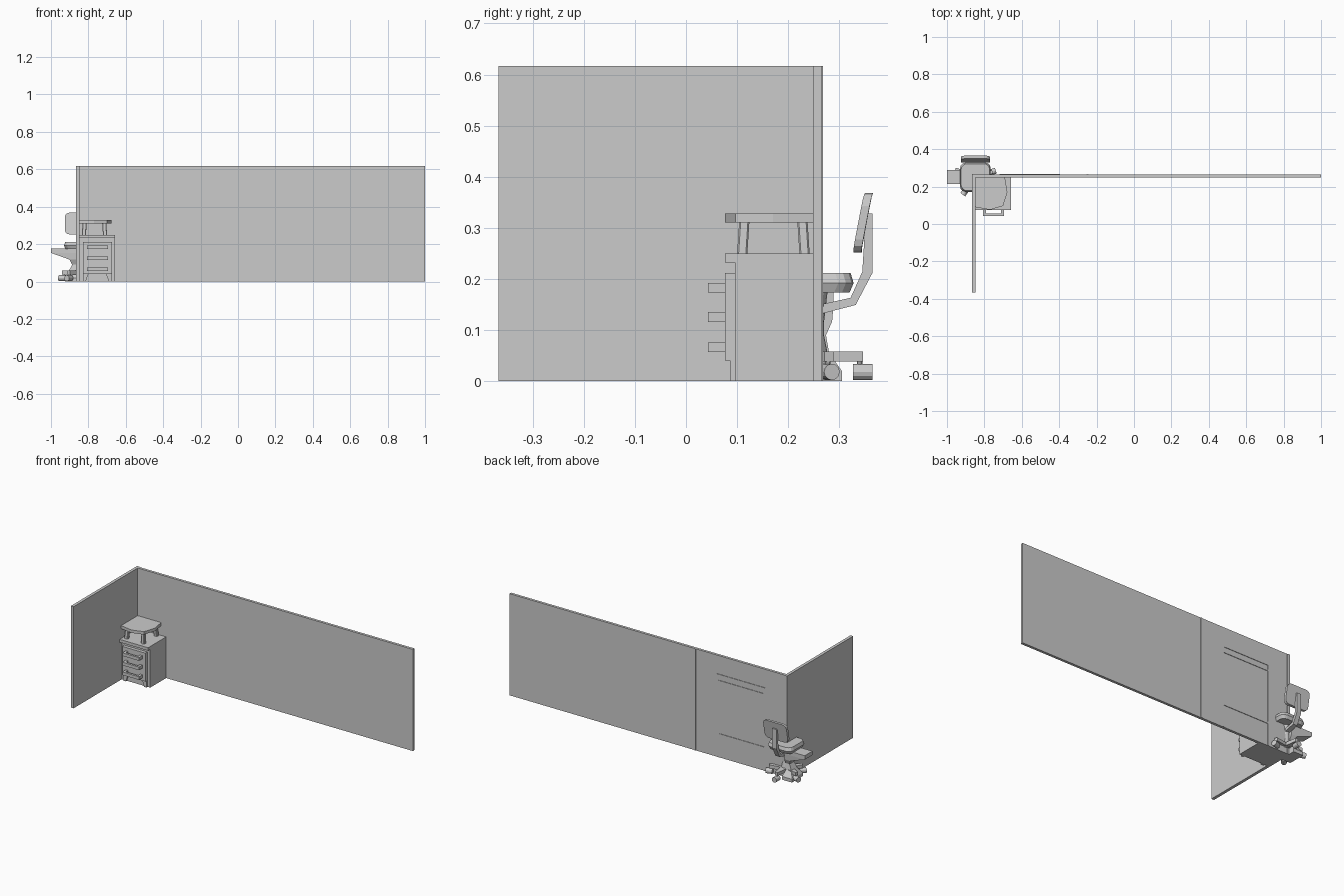
import bpy, bmesh, math
from mathutils import Matrix, Vector

if "Cube" in bpy.data.objects:
    bpy.data.objects.remove(bpy.data.objects["Cube"])


def make(name, verts, faces):
    me = bpy.data.meshes.new(name)
    bm = bmesh.new()
    vs = [bm.verts.new(v) for v in verts]
    for f in faces:
        bm.faces.new([vs[i] for i in f])
    bmesh.ops.recalc_face_normals(bm, faces=bm.faces)
    bm.to_mesh(me)
    bm.free()
    ob = bpy.data.objects.new(name, me)
    bpy.context.collection.objects.link(ob)
    return ob


def loft(name, rings):
    n, m = len(rings[0]), len(rings)
    faces = [(r * n + i, r * n + (i + 1) % n, (r + 1) * n + (i + 1) % n, (r + 1) * n + i)
             for r in range(m - 1) for i in range(n)]
    faces += [tuple(range(n)), tuple(range((m - 1) * n, m * n))]
    return make(name, [v for ring in rings for v in ring], faces)


def box(name, x0, x1, y0, y1, z0, z1):
    c = [(x0, y0), (x1, y0), (x1, y1), (x0, y1)]
    return loft(name, [[(x, y, z) for x, y in c] for z in (z0, z1)])


def prism(name, pts, z0, z1):
    return loft(name, [[(x, y, z) for x, y in pts] for z in (z0, z1)])


def rounded(cx, cy, hx, hy, r, seg=3):
    pts = []
    for k, (sx, sy) in enumerate([(1, 1), (-1, 1), (-1, -1), (1, -1)]):
        for i in range(seg + 1):
            a = math.pi / 2 * (k + i / seg)
            pts.append((cx + sx * (hx - r) + r * math.cos(a), cy + sy * (hy - r) + r * math.sin(a)))
    return pts


def circle(cx, cy, r, z, n=16):
    return [(cx + r * math.cos(2 * math.pi * i / n), cy + r * math.sin(2 * math.pi * i / n), z) for i in range(n)]


# Walls
box("back_wall", -0.866, 1.0, 0.249, 0.265, 0, 0.617)
box("side_wall", -0.866, -0.848, -0.367, 0.268, 0, 0.617)

# Trim and door on the rear of the long wall
box("wall_joint_trim", -0.253, -0.243, 0.264, 0.268, 0, 0.617)
for i, x in enumerate((-0.72, -0.405)):
    box(f"door_post_{i}", x, x + 0.01, 0.264, 0.268, 0, 0.505)
for i, (z, h) in enumerate([(0.495, 0.01), (0.46, 0.008), (0.135, 0.01)]):
    box(f"door_rail_{i}", -0.72, -0.395, 0.264, 0.268, z, z + h)

# Drawer cabinet
box("cabinet_body", -0.848, -0.657, 0.096, 0.249, 0, 0.25)
box("cabinet_top", -0.848, -0.657, 0.076, 0.249, 0.232, 0.25)
box("drawer_front", -0.83, -0.675, 0.076, 0.097, 0.04, 0.212)
for i, (x, d) in enumerate([(-0.83, 1), (-0.675, -1)]):
    prof = [(x, 0.04), (x + d * 0.03, 0.04), (x + d * 0.016, 0), (x, 0)]
    loft(f"cabinet_foot_{i}", [[(px, y, pz) for px, pz in prof] for y in (0.086, 0.097)])
handle = [(-0.807, 0.077), (-0.807, 0.043), (-0.695, 0.043), (-0.695, 0.077),
          (-0.71, 0.077), (-0.71, 0.056), (-0.792, 0.056), (-0.792, 0.077)]
for i, z in enumerate((0.057, 0.116, 0.173)):
    prism(f"drawer_handle_{i}", handle, z, z + 0.019)

# Raised stand on the cabinet
prism("stand_top", [(-0.848, 0.249), (-0.69, 0.249), (-0.677, 0.17), (-0.70, 0.097),
                    (-0.77, 0.076), (-0.848, 0.09)], 0.31, 0.328)
for i, (x, sx) in enumerate([(-0.82, -1), (-0.715, 1)]):
    for j, (y, sy) in enumerate([(0.114, -1), (0.228, 1)]):
        loft(f"stand_leg_{i}{j}", [[(p, q, z) for p, q in rounded(x + sx * o, y + sy * o, 0.011, 0.01, 0.003, 1)]
                                   for z, o in ((0.249, 0.004), (0.311, 0))])

# Swivel chair
CX, CY = -0.848, 0.25
loft("seat", [[(x, y, z) for x, y in rounded(CX, CY, 0.082 - o, 0.078 - o, 0.03)]
              for z, o in ((0.173, 0.008), (0.192, 0), (0.212, 0.006))])

outline = rounded(CX, 0, 0.078, 0.058, 0.025)
loft("backrest", [[(x, y0 + 0.19 * v + 0.006 * (1 - abs(x - CX) / 0.078), 0.31 + v) for x, v in outline]
                  for y0 in (0.337, 0.353)])

spine = [(0.352, 0.328), (0.365, 0.328), (0.365, 0.212), (0.332, 0.149), (0.25, 0.128),
         (0.25, 0.147), (0.322, 0.163), (0.345, 0.214)]
loft("back_support", [[(x, y, z) for y, z in spine] for x in (CX - 0.014, CX + 0.014)])
loft("chair_column", [circle(CX, CY, r, z) for z, r in
                      ((0.035, 0.03), (0.06, 0.026), (0.09, 0.02), (0.115, 0.02), (0.175, 0.027))])

for i in range(5):
    a = math.radians(90 + 72 * i)
    M = Matrix.Translation((CX, CY, 0)) @ Matrix.Rotation(a, 4, 'Z')
    prof = [(0, -0.024), (0.096, -0.009), (0.096, 0.009), (0, 0.024)]
    arm = prism(f"base_arm_{i}", prof, 0.038, 0.058)
    arm.data.transform(M)
    wheel = loft(f"caster_{i}", [circle(0, 0, 0.016, z, 12) for z in (0.077, 0.115)])
    wheel.data.transform(M @ Matrix.Translation((0, 0, 0.018)) @ Matrix.Rotation(math.pi / 2, 4, 'Y'))
    stem = loft(f"caster_stem_{i}", [circle(0.09, 0, 0.005, z, 8) for z in (0.018, 0.045)])
    stem.data.transform(M)

# Bowl on a flared pedestal beside the wall
rings = []
for z, x0, hy in [(0, -0.925, 0.053), (0.02, -0.925, 0.053), (0.055, -0.905, 0.028), (0.09, -0.887, 0.022),
                  (0.117, -0.9, 0.034), (0.153, -1.0, 0.037), (0.177, -1.0, 0.037)]:
    rings.append([(x0, 0.252 - hy, z), (-0.86, 0.252 - hy, z), (-0.86, 0.252 + hy, z), (x0, 0.252 + hy, z)])
loft("pedestal_bowl", rings)
